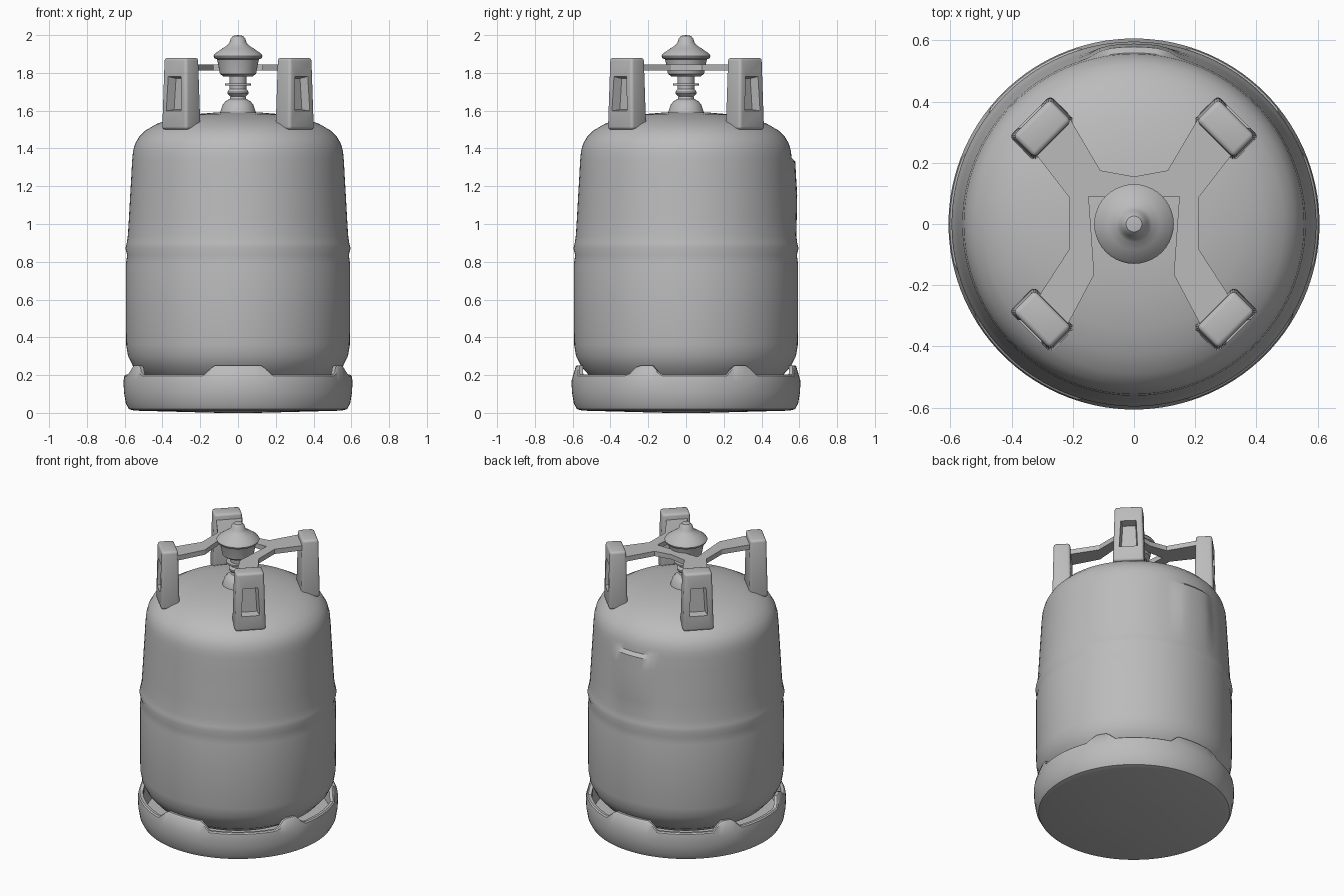
import bpy, bmesh, math
from mathutils import Matrix, Vector

cube = bpy.data.objects.get("Cube")
if cube:
    bpy.data.objects.remove(cube, do_unlink=True)

GREY = (0.5, 0.5, 0.5, 1)
metal = bpy.data.materials.new("grey_metal")
metal.use_nodes = True
metal.diffuse_color = GREY
bsdf = metal.node_tree.nodes["Principled BSDF"]
bsdf.inputs["Base Color"].default_value = GREY
bsdf.inputs["Roughness"].default_value = 0.6


def finish(name, bm, angle=35):
    """Turn a bmesh into a smooth-shaded object with sharp edges kept."""
    bmesh.ops.remove_doubles(bm, verts=bm.verts, dist=1e-5)
    bmesh.ops.recalc_face_normals(bm, faces=bm.faces)
    mesh = bpy.data.meshes.new(name)
    bm.to_mesh(mesh)
    bm.free()
    mesh.materials.append(metal)
    obj = bpy.data.objects.new(name, mesh)
    bpy.context.collection.objects.link(obj)
    bpy.ops.object.select_all(action="DESELECT")
    obj.select_set(True)
    bpy.context.view_layer.objects.active = obj
    bpy.ops.object.shade_smooth_by_angle(angle=math.radians(angle))
    return obj


def lathe(name, profile, segments, shape=None, angle=35):
    """Spin (radius, height) points; shape may vary them by angle in degrees."""
    bm = bmesh.new()
    rings = []
    for i in range(segments):
        deg = 360 * i / segments
        ring = []
        for r, z in profile:
            if shape:
                r, z = shape(deg, r, z)
            a = math.radians(deg)
            ring.append(bm.verts.new((r * math.cos(a), r * math.sin(a), z)))
        rings.append(ring)
    for i, ring in enumerate(rings):
        after = rings[(i + 1) % segments]
        for j in range(len(profile) - 1):
            bm.faces.new((ring[j], after[j], after[j + 1], ring[j + 1]))
    return finish(name, bm, angle)


def clamp(v):
    return max(0.0, min(1.0, v))


def turn(a, b):
    """Smallest difference between two angles in degrees."""
    return abs((a - b + 180) % 360 - 180)


# Tank body, with a raised label panel at the back
def label_panel(deg, r, z):
    side = clamp((16 - turn(deg, 90)) / 6)
    height = clamp((z - 0.93) / 0.2) * clamp((1.35 - z) / 0.02)
    return r + 0.018 * side * height, z


lathe("tank_body", [
    (0, 0.07), (0.25, 0.085), (0.41, 0.13), (0.5, 0.185), (0.555, 0.245),
    (0.582, 0.3), (0.592, 0.36), (0.594, 0.6), (0.593, 0.79), (0.587, 0.835),
    (0.596, 0.872), (0.589, 0.9), (0.583, 0.94), (0.577, 1.04), (0.571, 1.15),
    (0.565, 1.25), (0.561, 1.33), (0.559, 1.35), (0.556, 1.385), (0.545, 1.425),
    (0.525, 1.46), (0.49, 1.495), (0.43, 1.53), (0.35, 1.558), (0.24, 1.58),
    (0.12, 1.59), (0, 1.592)], 96, label_panel)


# Foot ring: a tray whose rim rises into six tabs that lean inwards
# (centre angle, half width at the top, half width at the bottom)
TABS = [(-90, 13, 18), (90, 13, 18)]
for right_angle in (-22, 30):
    TABS += [(right_angle, 4, 9), (180 - right_angle, 4, 9)]


def tabs(deg, r, z):
    if z < 0.19:
        return r, z
    rise = max(clamp((low - turn(deg, c)) / (low - top)) for c, top, low in TABS)
    return r - 0.018 * rise, z + 0.05 * rise


lathe("foot_ring", [
    (0, 0), (0.1, 0), (0.55, 0.012), (0.578, 0.02), (0.594, 0.05), (0.604, 0.11),
    (0.606, 0.17), (0.602, 0.195), (0.594, 0.202), (0.575, 0.2), (0.57, 0.17),
    (0.56, 0.06), (0, 0.05)], 120, tabs)

# Valve with its collar and hand wheel
lathe("valve_stem", [
    (0.1, 1.57), (0.092, 1.6), (0.082, 1.63), (0.066, 1.65), (0.044, 1.662),
    (0.04, 1.675), (0.056, 1.69), (0.056, 1.7), (0.044, 1.715), (0.046, 1.8)], 32)
lathe("valve_collar", [(0.03, 1.733), (0.07, 1.733), (0.07, 1.743), (0.03, 1.743)], 32)
lathe("hand_wheel", [
    (0, 1.78), (0.075, 1.78), (0.096, 1.795), (0.108, 1.86), (0.112, 1.872),
    (0.125, 1.878), (0.13, 1.89), (0.122, 1.902), (0.085, 1.928), (0.058, 1.945),
    (0.045, 1.96), (0.039, 1.982), (0.026, 1.996), (0, 2)], 40)


# Handle posts: bevelled blocks with a tapered pocket in the outer face
def handle_post(name, sx, sy):
    bm = bmesh.new()
    bmesh.ops.create_cube(bm, size=1)
    bmesh.ops.scale(bm, vec=(0.1, 0.17, 0.38), verts=bm.verts)
    for v in bm.verts:
        if v.co.z < 0:
            v.co.y *= 1.12
            v.co.x += 0.008 if v.co.x > 0 else -0.008
    bmesh.ops.bevel(bm, geom=bm.edges[:], offset=0.016, segments=3,
                    profile=0.5, affect="EDGES")
    bm.normal_update()
    outer = max(bm.faces, key=lambda f: f.calc_area() * f.normal.x)
    bmesh.ops.inset_individual(bm, faces=[outer], thickness=0.032)
    centre = outer.calc_center_median()
    bmesh.ops.scale(bm, vec=(1, 1, 0.6), verts=outer.verts[:],
                    space=Matrix.Translation(-centre))
    bmesh.ops.inset_individual(bm, faces=[outer], thickness=0.012, depth=-0.05)
    bmesh.ops.rotate(bm, verts=bm.verts, cent=(0, 0, 0),
                     matrix=Matrix.Rotation(math.atan2(sy, sx), 3, "Z"))
    bmesh.ops.translate(bm, verts=bm.verts, vec=(0.3 * sx, 0.312 * sy, 1.69))
    finish(name, bm, 30)


for side, sx in (("left", 1), ("right", -1)):
    for end, sy in (("front", -1), ("back", 1)):
        handle_post(f"handle_post_{end}_{side}", sx, sy)

# Handle yoke: a flat plate, open at the front, with an arm to each post
half = [(0, 0.155), (0.11, 0.175), (0.21, 0.345), (0.33, 0.24), (0.21, 0.085),
        (0.21, -0.08), (0.32, -0.25), (0.215, -0.325), (0.13, -0.165),
        (0.148, 0.09), (0, 0.09)]
outline = half + [(-x, y) for x, y in reversed(half[1:-1])]
bm = bmesh.new()
plate = bm.faces.new([bm.verts.new((x, y, 1.812)) for x, y in outline])
grown = bmesh.ops.extrude_face_region(bm, geom=[plate], use_keep_orig=True)
bmesh.ops.translate(bm, vec=Vector((0, 0, 0.032)),
                    verts=[g for g in grown["geom"] if isinstance(g, bmesh.types.BMVert)])
finish("handle_yoke", bm, 30)
